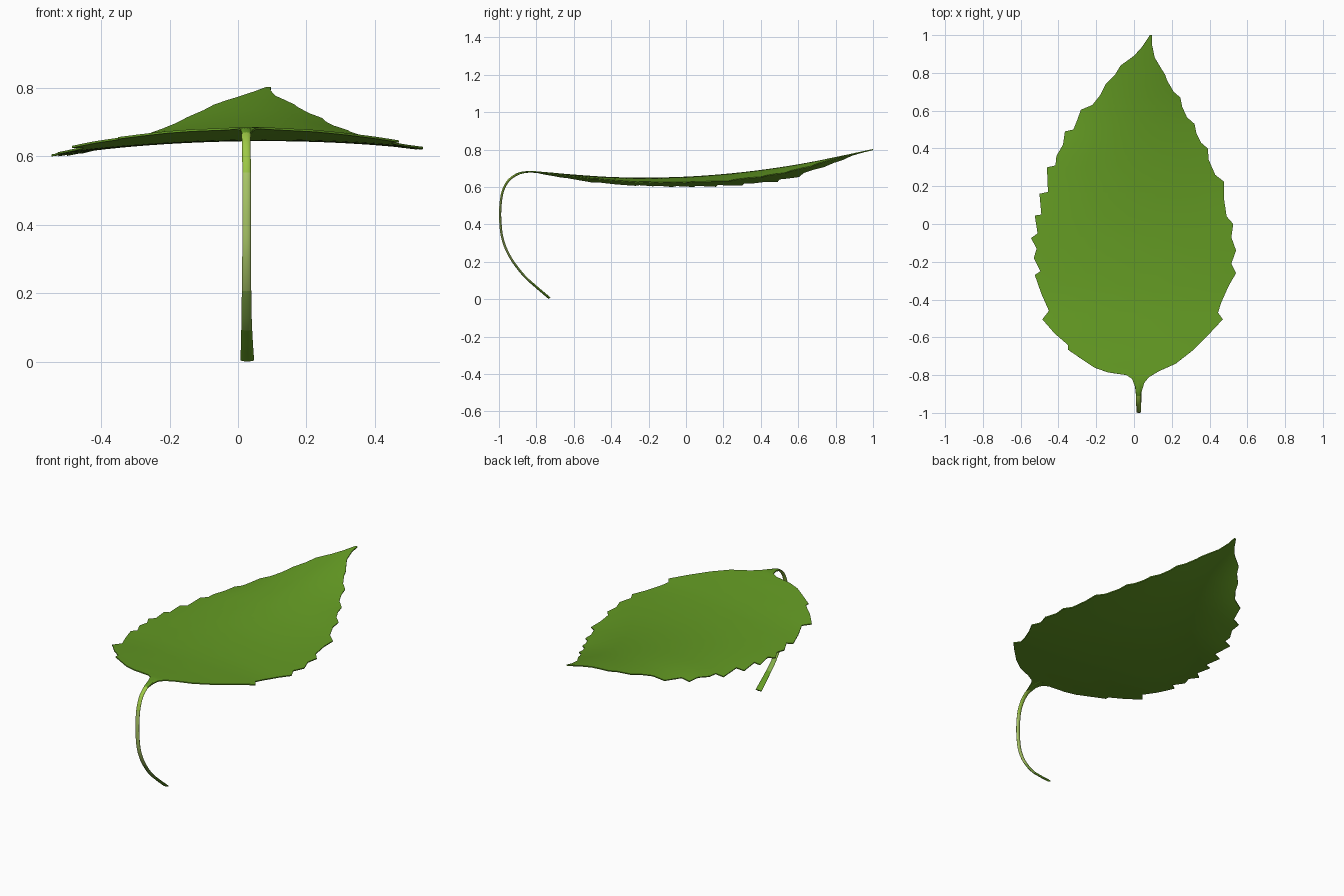
import bpy, bmesh, math
from mathutils import Vector

if "Cube" in bpy.data.objects:
    bpy.data.objects.remove(bpy.data.objects["Cube"])


def material(name, rgb):
    m = bpy.data.materials.new(name)
    m.diffuse_color = (*rgb, 1)
    m.use_nodes = True
    m.node_tree.nodes["Principled BSDF"].inputs["Base Color"].default_value = m.diffuse_color
    return m


leaf_green = material("leaf green", (0.127, 0.328, 0.017))
mid_green = material("stem mid green", (0.23, 0.42, 0.065))
pale_green = material("stem pale green", (0.42, 0.60, 0.14))
lime_green = material("stem lime green", (0.34, 0.58, 0.06))


def lerp_table(table, y):
    """Linear lookup of x in (x, y) points sorted by falling y."""
    for (x0, y0), (x1, y1) in zip(table, table[1:]):
        if y1 <= y <= y0:
            return x0 + (x1 - x0) * (y0 - y) / (y0 - y1)
    return table[0][0] if y > table[0][1] else table[-1][0]


def smooth_path(points, steps):
    """Catmull-Rom resampling of a list of tuples."""
    p = [Vector(q) for q in points]
    p = [2 * p[0] - p[1]] + p + [2 * p[-1] - p[-2]]
    out = []
    for a, b, c, d in zip(p, p[1:], p[2:], p[3:]):
        for i in range(steps):
            t = i / steps
            out.append(0.5 * (2 * b + (c - a) * t + (2 * a - 5 * b + 4 * c - d) * t * t
                              + (3 * b - a - 3 * c + d) * t ** 3))
    return out + [p[-2]]


def make_object(name, bm, mats):
    bmesh.ops.recalc_face_normals(bm, faces=bm.faces)
    mesh = bpy.data.meshes.new(name)
    bm.to_mesh(mesh)
    bm.free()
    for m in mats:
        mesh.materials.append(m)
    ob = bpy.data.objects.new(name, mesh)
    bpy.context.collection.objects.link(ob)
    bpy.ops.object.select_all(action='DESELECT')
    ob.select_set(True)
    bpy.context.view_layer.objects.active = ob
    return ob


# Toothed outline, from the tip down to the stem
right_edge = [
    (0.096, 1.0), (0.095, 0.95), (0.11, 0.88), (0.14, 0.83), (0.165, 0.79), (0.175, 0.76),
    (0.21, 0.70), (0.245, 0.67), (0.255, 0.62), (0.28, 0.565), (0.32, 0.53), (0.33, 0.48),
    (0.355, 0.43), (0.39, 0.40), (0.395, 0.34), (0.43, 0.26), (0.475, 0.225), (0.475, 0.14),
    (0.49, 0.04), (0.525, 0.0), (0.515, -0.07), (0.54, -0.14), (0.515, -0.21), (0.54, -0.26),
    (0.50, -0.33), (0.46, -0.42), (0.445, -0.47), (0.47, -0.505), (0.40, -0.58), (0.31, -0.67),
    (0.22, -0.74), (0.13, -0.78), (0.08, -0.81), (0.055, -0.84), (0.042, -0.88), (0.036, -0.91)]
left_edge = [
    (0.084, 1.0), (0.045, 0.94), (0.0, 0.89), (-0.07, 0.84), (-0.10, 0.79), (-0.15, 0.74),
    (-0.18, 0.68), (-0.22, 0.63), (-0.28, 0.605), (-0.30, 0.55), (-0.32, 0.50), (-0.365, 0.49),
    (-0.375, 0.42), (-0.41, 0.36), (-0.415, 0.31), (-0.46, 0.30), (-0.455, 0.17), (-0.50, 0.16),
    (-0.49, 0.05), (-0.525, 0.045), (-0.51, -0.05), (-0.545, -0.075), (-0.515, -0.13),
    (-0.53, -0.18), (-0.495, -0.25), (-0.525, -0.27), (-0.49, -0.37), (-0.45, -0.46),
    (-0.485, -0.505), (-0.42, -0.58), (-0.35, -0.64), (-0.35, -0.665), (-0.27, -0.72),
    (-0.21, -0.76), (-0.14, -0.785), (-0.04, -0.80), (-0.01, -0.82), (0.005, -0.86), (0.011, -0.91)]

# Midrib height and sideways droop along the blade: (y, z, droop)
spine = smooth_path([
    (1.0, 0.80, 0.8), (0.8, 0.757, 0.8), (0.6, 0.718, 0.55), (0.4, 0.688, 0.32),
    (0.2, 0.666, 0.21), (0.0, 0.652, 0.14), (-0.2, 0.647, 0.11), (-0.4, 0.65, 0.10),
    (-0.6, 0.663, 0.08), (-0.75, 0.676, 0.08), (-0.84, 0.681, 0.05), (-0.91, 0.665, 0.0)], 6)
heights = [(s[1], s[0]) for s in spine]
droops = [(s[2], s[0]) for s in spine]


def blade_z(x, y):
    mid = 0.02 + 0.07 * max(0.0, y) ** 2
    return lerp_table(heights, y) - lerp_table(droops, y) * (x - mid) ** 2 + 0.012 * (x - mid)


# Blade: rows stretched between the two edges, then thickened
ys = {round(p[1], 4) for p in left_edge + right_edge} | {round(s[0], 4) for s in spine}
ys = [y for y in sorted(ys, reverse=True) if -0.91 <= y <= 1.0]
COLS = 24
bm = bmesh.new()
rows = []
for y in ys:
    xl, xr = lerp_table(left_edge, y), lerp_table(right_edge, y)
    xs = [xl + (xr - xl) * i / COLS for i in range(COLS + 1)]
    rows.append([bm.verts.new((x, y, blade_z(x, y))) for x in xs])
for a, b in zip(rows, rows[1:]):
    for i in range(COLS):
        bm.faces.new((a[i], b[i], b[i + 1], a[i + 1]))
blade = make_object("leaf_blade", bm, [leaf_green])
mod = blade.modifiers.new("thickness", 'SOLIDIFY')
mod.thickness = 0.006
mod.offset = 0
bpy.ops.object.modifier_apply(modifier=mod.name)
bpy.ops.object.shade_smooth_by_angle(angle=math.radians(40))

# Stem: flattened tube along a hooked path (x, y, z, half width)
path = smooth_path([
    (0.027, -0.729, 0.005, 0.020), (0.026, -0.80, 0.065, 0.017), (0.025, -0.87, 0.13, 0.015),
    (0.025, -0.94, 0.225, 0.0135), (0.025, -0.98, 0.32, 0.0125), (0.025, -0.993, 0.42, 0.0125),
    (0.025, -0.992, 0.50, 0.0125), (0.025, -0.98, 0.575, 0.0125), (0.024, -0.95, 0.633, 0.0125),
    (0.024, -0.90, 0.669, 0.014), (0.023, -0.85, 0.680, 0.016), (0.022, -0.79, 0.678, 0.014)], 6)
SIDES = 16
bm = bmesh.new()
rings = []
for k, p in enumerate(path):
    d = path[min(k + 1, len(path) - 1)] - path[max(k - 1, 0)]
    n = Vector((0, -d[2], d[1])).normalized()
    thick = 0.0062 if k < len(path) - 12 else 0.0062 - 0.0035 * (k - len(path) + 13) / 12
    ring = []
    for i in range(SIDES):
        a = 2 * math.pi * i / SIDES
        ring.append(bm.verts.new(Vector((p[0] + p[3] * math.cos(a), p[1], p[2]))
                                 + n * thick * math.sin(a)))
    rings.append(ring)
for a, b in zip(rings, rings[1:]):
    for i in range(SIDES):
        j = (i + 1) % SIDES
        bm.faces.new((a[i], a[j], b[j], b[i]))
bm.faces.new(rings[0])
bm.faces.new(rings[-1])

# Stem colour bands by height
for f in bm.faces:
    z = f.calc_center_median().z
    f.material_index = 0 if z < 0.09 or z > 0.668 else 1 if z < 0.2 else 2 if z < 0.55 else 3
make_object("leaf_stem", bm, [leaf_green, mid_green, pale_green, lime_green])
bpy.ops.object.shade_smooth_by_angle(angle=math.radians(40))
